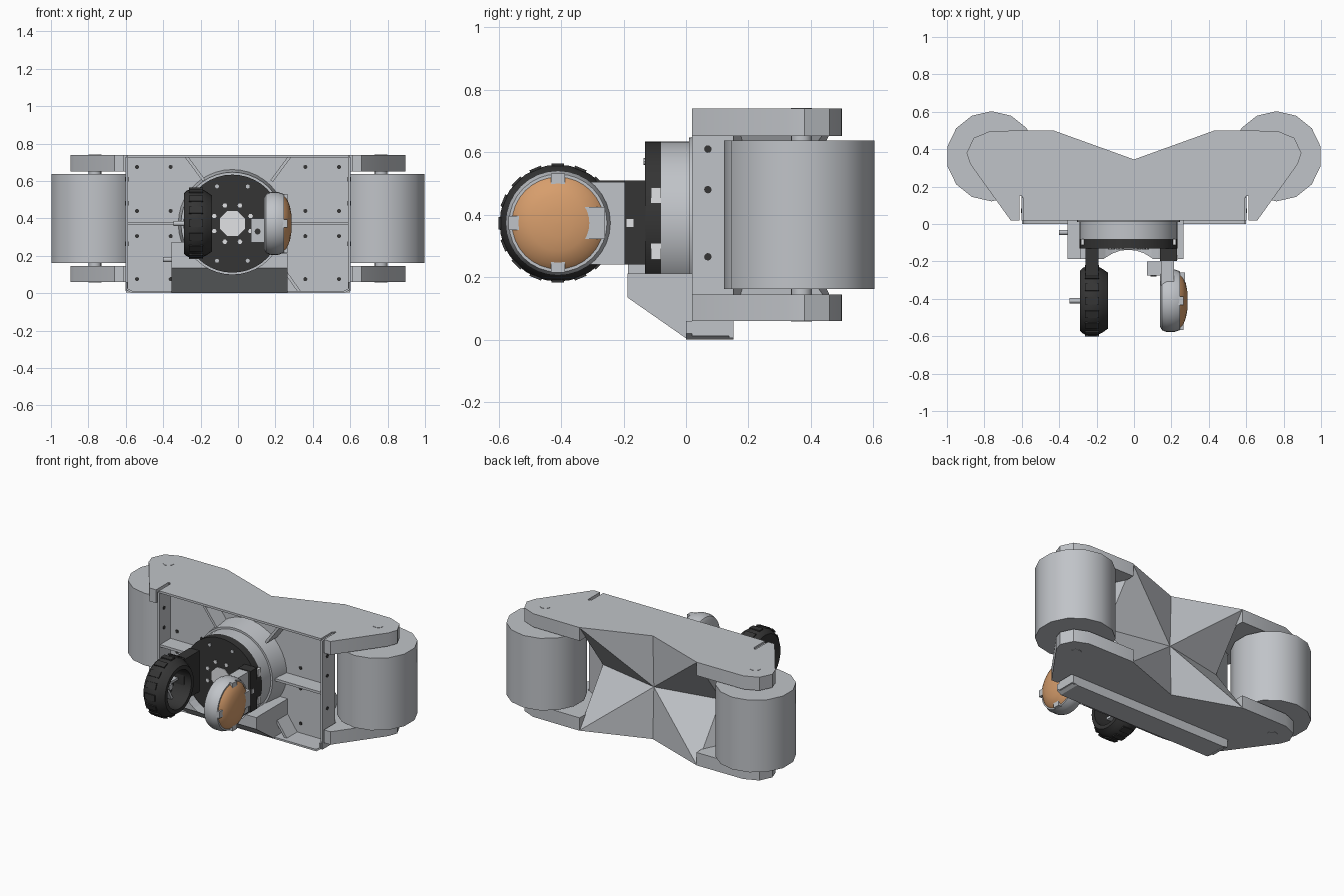
import bpy, bmesh, math
from mathutils import Vector

old = bpy.data.objects.get("Cube")
if old:
    bpy.data.objects.remove(old, do_unlink=True)


def material(name, rgb):
    m = bpy.data.materials.new(name)
    m.use_nodes = True
    m.diffuse_color = (*rgb, 1)
    m.node_tree.nodes["Principled BSDF"].inputs["Base Color"].default_value = (*rgb, 1)
    return m


GREY = material("light grey", (0.53, 0.55, 0.58))
BLACK = material("charcoal", (0.035, 0.035, 0.035))
ORANGE = material("copper orange", (0.68, 0.34, 0.15))
PALE = material("pale metal", (0.75, 0.76, 0.78))
parts = []


def finish(name, bm, mat):
    bmesh.ops.remove_doubles(bm, verts=bm.verts, dist=1e-5)
    bmesh.ops.recalc_face_normals(bm, faces=bm.faces)
    me = bpy.data.meshes.new(name)
    bm.to_mesh(me)
    bm.free()
    me.materials.append(mat)
    ob = bpy.data.objects.new(name, me)
    bpy.context.collection.objects.link(ob)
    parts.append(ob)
    return ob


def box(name, x, y, z, mat=GREY):
    bm = bmesh.new()
    bmesh.ops.create_cube(bm, size=1)
    for v in bm.verts:
        v.co = [a + (c + 0.5) * (b - a) for c, (a, b) in zip(v.co, (x, y, z))]
    return finish(name, bm, mat)


def prism(name, pts, axis, a, b, mat=GREY):
    """Extrude a 2D outline along an axis; the other two axes keep x, y, z order."""
    bm = bmesh.new()
    rows = []
    for t in (a, b):
        row = []
        for p in pts:
            c = list(p)
            c.insert(axis, t)
            row.append(bm.verts.new(c))
        bm.faces.new(row)
        rows.append(row)
    n = len(pts)
    for i in range(n):
        j = (i + 1) % n
        bm.faces.new((rows[0][i], rows[0][j], rows[1][j], rows[1][i]))
    return finish(name, bm, mat)


def lathe(name, prof, axis, centre, n=32, mat=GREY, loop=False, turn=0.0):
    """Spin (position, radius) pairs about an axis through the 2D centre."""
    bm = bmesh.new()
    rings = []
    for t, r in prof:
        ring = []
        for k in range(n):
            a = 2 * math.pi * k / n + turn
            c = [centre[0] + r * math.cos(a), centre[1] + r * math.sin(a)]
            c.insert(axis, t)
            ring.append(bm.verts.new(c))
        rings.append(ring)
    pairs = list(zip(rings, rings[1:])) + ([(rings[-1], rings[0])] if loop else [])
    for p, q in pairs:
        for k in range(n):
            j = (k + 1) % n
            bm.faces.new((p[k], p[j], q[j], q[k]))
    if not loop:
        bm.faces.new(rings[0])
        bm.faces.new(rings[-1])
    return finish(name, bm, mat)


def rib(name, p, q, y0=0.03, y1=0.145, w=0.016):
    p, q = Vector(p), Vector(q)
    d = (q - p).normalized() * w / 2
    s = Vector((-d.y, d.x))
    return prism(name, [p + s, q + s, q - s, p - s], 1, y0, y1)


# Chassis core with the pinched, faceted back
bm = bmesh.new()
xs = (-0.6, -0.43, 0, 0.43, 0.6)
back = {0.06: (0.15, 0.5, 0.345, 0.5, 0.15),
        0.40: (0.15, 0.25, 0.335, 0.25, 0.15),
        0.74: (0.15, 0.5, 0.345, 0.5, 0.15)}
B = [[bm.verts.new((x, y, z)) for x, y in zip(xs, ys)] for z, ys in back.items()]
F = [[bm.verts.new((x, 0.14, z)) for x in xs] for z in back]
for r in range(2):
    for i in range(4):
        a, b, c, d = B[r][i], B[r][i + 1], B[r + 1][i + 1], B[r + 1][i]
        # creases radiate from the middle of the back
        if (r + i // 2) % 2 == 0:
            tris = ((a, b, c), (a, c, d))
        else:
            tris = ((a, b, d), (b, c, d))
        for t in tris:
            bm.faces.new(t)
        bm.faces.new((F[r][i], F[r][i + 1], F[r + 1][i + 1], F[r + 1][i]))
    for i in (0, 4):
        bm.faces.new((B[r][i], B[r + 1][i], F[r + 1][i], F[r][i]))
for r in (0, 2):
    for i in range(4):
        bm.faces.new((B[r][i], B[r][i + 1], F[r][i + 1], F[r][i]))
finish("chassis_core", bm, GREY)

# Wheel brackets, rollers and axles on both sides
ear = [(0.66, 0.02), (0.612, 0.02), (0.612, 0.15), (0.425, 0.15), (0.425, 0.5),
       (0.766, 0.498), (0.857, 0.46), (0.895, 0.38), (0.875, 0.32)]
for side, s in (("left", 1), ("right", -1)):
    for lvl, z0, z1 in (("lower", 0.06, 0.145), ("upper", 0.652, 0.74)):
        prism(f"{side}_{lvl}_bracket", [(s * x, y) for x, y in ear], 2, z0, z1)
    lathe(f"{side}_roller", [(0.162, 0.241), (0.637, 0.241)], 2, (s * 0.762, 0.362), 14,
          turn=math.pi / 14)
    lathe(f"{side}_axle", [(0.058, 0.034), (0.742, 0.034)], 2, (s * 0.765, 0.37), 16)
    # Side wall of the front tray with its screw holes
    box(f"{side}_tray_wall", sorted((s * 0.588, s * 0.602)), (0.02, 0.15), (0.012, 0.728))
    for z in (0.265, 0.48, 0.61):
        lathe(f"{side}_wall_hole", [(s * 0.585, 0.012), (s * 0.605, 0.012)], 0, (0.07, z), 12, BLACK)
    # Tray stiffening ribs
    rib(f"{side}_middle_rib", (s * 0.595, 0.374), (s * 0.25, 0.374))
    rib(f"{side}_upper_rib", (s * 0.28, 0.735), (s * 0.18, 0.6))
    rib(f"{side}_lower_rib", (s * 0.33, 0.005), (s * 0.2, 0.19))
    for x in (0.36, 0.54):
        for z in (0.075, 0.305, 0.44, 0.675):
            lathe(f"{side}_tray_hole", [(0.134, 0.011), (0.145, 0.011)], 1, (s * x, z), 10, BLACK)

# Front tray back, lid and floor
box("tray_back", (-0.6, 0.6), (0.138, 0.152), (0.005, 0.735))
box("tray_lid", (-0.59, 0.59), (0.02, 0.152), (0.726, 0.74))
floor = [(-0.6, 0.02), (-0.57, 0), (0.57, 0), (0.6, 0.02), (0.6, 0.06), (0.59, 0.06),
         (0.59, 0.025), (0.565, 0.012), (-0.565, 0.012), (-0.59, 0.025), (-0.59, 0.06), (-0.6, 0.06)]
prism("tray_floor", floor, 1, 0.0, 0.152)

# Turntable: grey drum, black faceplate and pale centre
HC = (-0.03, 0.372)
lathe("drum_collar", [(0.01, 0.275), (0.145, 0.29)], 1, HC, 40)
lathe("drum", [(-0.08, 0.262), (0.05, 0.262)], 1, HC, 40)
lathe("faceplate", [(-0.132, 0.262), (-0.08, 0.262)], 1, HC, 40, BLACK)
lathe("faceplate_centre", [(-0.136, 0.072), (-0.13, 0.072)], 1, HC, 8, PALE, turn=math.pi / 8)
for k in range(8):
    a = 2 * math.pi * (k + 0.5) / 8
    ca, sa = math.cos(a), math.sin(a)
    lathe("inner_bolt", [(-0.136, 0.013), (-0.13, 0.013)], 1,
          (HC[0] + 0.105 * ca, HC[1] + 0.105 * sa), 6, PALE)
    lathe("outer_bolt", [(-0.136, 0.011), (-0.13, 0.011)], 1,
          (HC[0] + 0.215 * ca, HC[1] + 0.215 * sa), 8, GREY)
for s in (-1, 1):
    for dz in (-0.09, 0.09):
        x = HC[0] + s * 0.246
        box("rim_clamp", (x - 0.008, x + 0.008), (-0.112, -0.08),
            (HC[1] + dz - 0.025, HC[1] + dz + 0.025), PALE)

# Cradle under the turntable, hollowed by a cylinder
wedge = [(-0.188, 0.212), (-0.188, 0.135), (0.0, 0.004), (0.14, 0.004), (0.14, 0.212)]
cradle = prism("cradle", wedge, 0, -0.355, 0.265)
box("cradle_cheek", (-0.355, -0.285), (-0.186, 0.02), (0.2, 0.275))
cutter = lathe("cradle_cutter", [(-0.3, 0.272), (0.0, 0.272)], 1, HC, 40)
mod = cradle.modifiers.new("hollow", "BOOLEAN")
mod.operation = "DIFFERENCE"
mod.object = cutter
mod.solver = "EXACT"
cutter.hide_render = True
cutter.hide_viewport = True
cutter.display_type = "WIRE"
parts.remove(cutter)
lathe("cradle_pin", [(-0.4, 0.014), (-0.35, 0.014)], 0, (-0.045, 0.18), 12)

# Black finger with a tyre-like ring
FC = (-0.41, 0.373)
box("right_finger_arm", (-0.26, -0.19), (-0.29, -0.13), (0.24, 0.51), BLACK)
tyre = [(-0.29, 0.16), (-0.275, 0.175), (-0.245, 0.187), (-0.2, 0.187), (-0.165, 0.168),
        (-0.14, 0.15), (-0.14, 0.125), (-0.28, 0.125)]
lathe("tyre_ring", tyre, 0, FC, 32, BLACK, loop=True)
lathe("tyre_back", [(-0.28, 0.13), (-0.265, 0.13)], 0, FC, 32, BLACK)
lathe("tyre_hub", [(-0.27, 0.03), (-0.2, 0.02)], 0, FC, 12, GREY)
lathe("tyre_pin", [(-0.345, 0.014), (-0.27, 0.014)], 0, FC, 12)
for k in range(16):
    a = 2 * math.pi * k / 16
    lug = box("tread_lug", (-0.262, -0.188), (0.183, 0.191), (-0.02, 0.02), BLACK)
    for v in lug.data.vertices:
        y, z = v.co.y, v.co.z
        v.co.y = FC[0] + y * math.cos(a) - z * math.sin(a)
        v.co.z = FC[1] + y * math.sin(a) + z * math.cos(a)
for k in range(6):
    a = 2 * math.pi * k / 6
    e = Vector((math.cos(a), math.sin(a)))
    n = Vector((-e.y, e.x)) * 0.008
    c = Vector(FC)
    prism("hub_spoke", [c + n, c + e * 0.125 + n, c + e * 0.125 - n, c - n], 0, -0.266, -0.235)

# Grey finger with the copper pad
box("left_finger_base", (0.14, 0.23), (-0.197, -0.13), (0.24, 0.51), BLACK)
box("base_slot", (0.225, 0.234), (-0.19, -0.168), (0.36, 0.386), PALE)
box("left_finger_arm", (0.145, 0.215), (-0.33, -0.195), (0.24, 0.505))
lathe("pad_housing", [(0.14, 0.14), (0.15, 0.158), (0.175, 0.168), (0.215, 0.168), (0.245, 0.157)],
      0, FC, 32)
lathe("copper_pad", [(0.24, 0.152), (0.262, 0.132), (0.278, 0.09), (0.286, 0.045), (0.287, 0.002)],
      0, FC, 32, ORANGE)
for dy, dz in ((-1, 0), (0, 1), (0, -1)):
    y, z = FC[0] + dy * 0.136, FC[1] + dz * 0.136
    box("pad_clip", (0.235, 0.264), (y - 0.022, y + 0.022), (z - 0.022, z + 0.022))
box("pad_bracket", (0.235, 0.274), (-0.34, -0.26), (0.322, 0.425))
box("finger_bracket", (0.07, 0.145), (-0.275, -0.2), (0.27, 0.4))
lathe("bracket_screw", [(-0.28, 0.016), (-0.274, 0.016)], 1, (0.105, 0.33), 10, BLACK)

# Smooth curved surfaces, keep hard edges
bpy.ops.object.select_all(action="DESELECT")
for ob in parts:
    ob.select_set(True)
bpy.context.view_layer.objects.active = parts[0]
bpy.ops.object.shade_smooth_by_angle(angle=math.radians(32))
